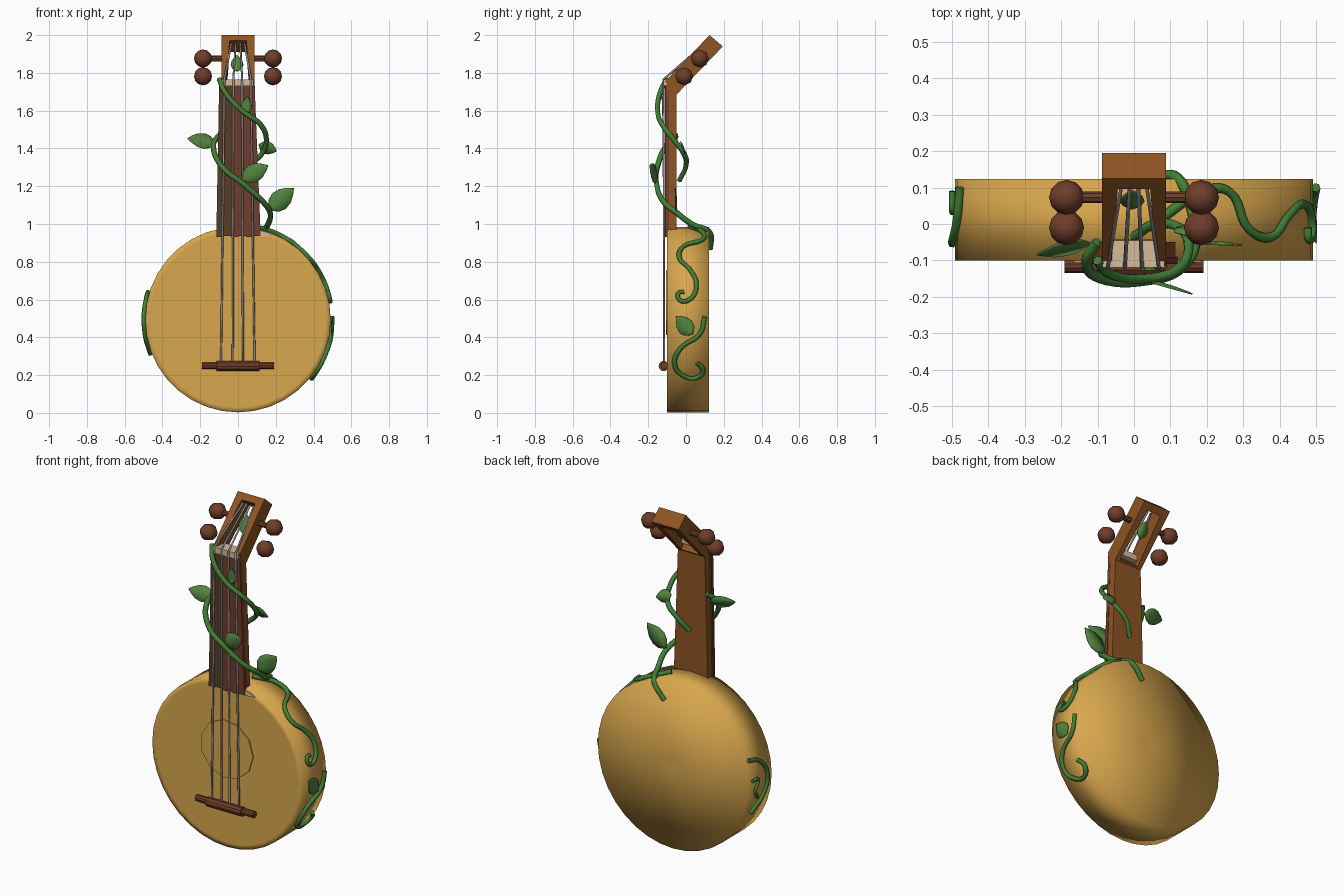
import bpy, bmesh, math
from mathutils import Vector

if "Cube" in bpy.data.objects:
    bpy.data.objects.remove(bpy.data.objects["Cube"])


def material(name, rgb):
    m = bpy.data.materials.new(name)
    m.use_nodes = True
    m.diffuse_color = (*rgb, 1)
    m.node_tree.nodes["Principled BSDF"].inputs["Base Color"].default_value = (*rgb, 1)
    return m


GOLD = material("golden wood", (0.69, 0.385, 0.075))
BROWN = material("neck wood", (0.27, 0.09, 0.017))
RED = material("red brown wood", (0.16, 0.047, 0.024))
OLIVE = material("dark plank wood", (0.095, 0.048, 0.019))
VINE = material("vine green", (0.055, 0.21, 0.038))
LEAF = material("leaf green", (0.085, 0.23, 0.05))
STEEL = material("string steel", (0.3, 0.3, 0.33))
CREAM = material("cream bone", (0.68, 0.5, 0.32))


def finish(name, bm, mat, smooth=False):
    bmesh.ops.recalc_face_normals(bm, faces=bm.faces)
    me = bpy.data.meshes.new(name)
    bm.to_mesh(me)
    bm.free()
    me.materials.append(mat)
    for p in me.polygons:
        p.use_smooth = smooth
    ob = bpy.data.objects.new(name, me)
    bpy.context.collection.objects.link(ob)
    return ob


def loft(name, sections, mat, smooth=False):
    """Bridge a series of cross-sections and cap both ends."""
    bm = bmesh.new()
    rings = [[bm.verts.new(p) for p in s] for s in sections]
    n = len(rings[0])
    for a, b in zip(rings, rings[1:]):
        for i in range(n):
            j = (i + 1) % n
            bm.faces.new((a[i], a[j], b[j], b[i]))
    bm.faces.new(rings[0])
    bm.faces.new(rings[-1])
    return finish(name, bm, mat, smooth)


def rect(x0, x1, front, back):
    """Cross-section between a front and a back (y, z) point."""
    return [(x0, *front), (x1, *front), (x1, *back), (x0, *back)]


def disc(r, y, z, n):
    return [(r * math.cos(math.tau * i / n), y, z + r * math.sin(math.tau * i / n)) for i in range(n)]


def rod(name, x0, x1, y, z, r, mat, n=10):
    ring = [(y + r * math.cos(math.tau * i / n), z + r * math.sin(math.tau * i / n)) for i in range(n)]
    return loft(name, [[(x, *p) for p in ring] for x in (x0, x1)], mat)


def tube(name, pts, r, mat, straight=False, taper=1.0):
    cu = bpy.data.curves.new(name, "CURVE")
    cu.dimensions = "3D"
    cu.bevel_depth, cu.bevel_resolution, cu.use_fill_caps = r, 1, True
    cu.resolution_u = 6
    cu.materials.append(mat)
    if straight:
        sp = cu.splines.new("POLY")
        sp.points.add(len(pts) - 1)
        for p, co in zip(sp.points, pts):
            p.co = (*co, 1)
    else:
        sp = cu.splines.new("BEZIER")
        sp.bezier_points.add(len(pts) - 1)
        for i, (p, co) in enumerate(zip(sp.bezier_points, pts)):
            p.co = co
            p.handle_left_type = p.handle_right_type = "AUTO"
            p.radius = 1 + (taper - 1) * i / (len(pts) - 1)
    sp.use_smooth = True
    ob = bpy.data.objects.new(name, cu)
    bpy.context.collection.objects.link(ob)
    return ob


def leaf(name, base, tip, width, facing):
    """Pointed leaf, folded slightly along its midrib."""
    base, tip, facing = Vector(base), Vector(tip), Vector(facing).normalized()
    side = (tip - base).cross(facing).normalized() * width / 2
    bm = bmesh.new()
    prev = None
    for t, w in ((0, 0.08), (0.18, 0.75), (0.4, 1), (0.65, 0.85), (0.85, 0.45), (1, 0.03)):
        c = base.lerp(tip, t)
        row = [bm.verts.new(c - side * w), bm.verts.new(c - facing * 0.006 * w), bm.verts.new(c + side * w)]
        if prev:
            for i in (0, 1):
                bm.faces.new((prev[i], prev[i + 1], row[i + 1], row[i]))
        prev = row
    ob = finish(name, bm, LEAF, True)
    ob.modifiers.new("thickness", "SOLIDIFY").thickness = 0.004
    return ob


# Drum body, softly shaded from face to rim
R, CZ = 0.491, 0.494
loft("body", [disc(r, y, CZ, 36) for r, y in
              ((0.05, -0.1), (0.465, -0.1), (R, -0.1), (R, 0.123), (0.03, 0.123))], GOLD, True)
loft("sound_disc", [disc(0.172, y, 0.583, 11) for y in (-0.099, -0.107)], GOLD)

# Neck and planked fingerboard
loft("neck", [rect(-0.108, 0.115, (-0.1, 0.94), (-0.05, 0.94)),
              rect(-0.088, 0.088, (-0.1, 1.75), (-0.05, 1.69))], BROWN)
PLANKS = 6
for i in range(PLANKS):
    a, b = i / PLANKS, (i + 1) / PLANKS
    drop = 0.006 * (i % 2)
    loft(f"fingerboard_plank_{i + 1}",
         [rect(-0.115 + 0.235 * a, -0.115 + 0.235 * b, (-0.11, 0.93 + drop), (-0.09, 0.93 + drop)),
          rect(-0.1 + 0.188 * a, -0.1 + 0.188 * b, (-0.11, 1.735), (-0.09, 1.735))],
         OLIVE if i < 2 else RED)

# Pale chip beside the foot of the fingerboard
loft("heel_chip", [[(0.11, y, 0.932), (0.185, y, 0.938), (0.165, y, 0.952), (0.11, y, 0.968)]
                   for y in (-0.098, -0.106)], CREAM)

# Slotted headstock leaning back
FRONT = (Vector((-0.112, 1.755)), Vector((0.125, 2.0)))
BACK = (Vector((-0.05, 1.685)), Vector((0.195, 1.94)))


def head(t, x0, x1):
    return rect(x0, x1, FRONT[0].lerp(FRONT[1], t), BACK[0].lerp(BACK[1], t))


for label, s in (("left", 1), ("right", -1)):
    loft(f"headstock_rail_{label}", [head(0, s * 0.062, s * 0.088), head(1, s * 0.042, s * 0.088)], BROWN)
loft("headstock_top", [head(0.88, -0.06, 0.06), head(1, -0.06, 0.06)], BROWN)
loft("headstock_base", [head(0, -0.07, 0.07), head(0.03, -0.07, 0.07)], BROWN)

# Nut
loft("nut", [rect(-0.086, 0.083, (-0.119, z), (-0.045, z)) for z in (1.73, 1.766)], CREAM)

# Tuning pegs
for label, s in (("left", 1), ("right", -1)):
    rod(f"peg_shaft_{label}", s * 0.07, s * 0.155, 0.073, 1.875, 0.016, RED, 8)
    for level, y, z in (("upper", 0.073, 1.876), ("lower", -0.01, 1.782)):
        bm = bmesh.new()
        bmesh.ops.create_uvsphere(bm, u_segments=8, v_segments=6, radius=0.048)
        for v in bm.verts:
            v.co = Vector((v.co.z + s * 0.185, v.co.x + y, v.co.y + z))
        finish(f"peg_knob_{level}_{label}", bm, RED, True)

# Bridge and strings
rod("bridge_bar", -0.19, 0.19, -0.115, 0.25, 0.019, RED)
rod("bridge_sleeve", -0.115, 0.115, -0.118, 0.248, 0.027, RED)
for i, (low, top, end) in enumerate(((-0.09, -0.072, -0.035), (-0.028, -0.025, -0.012),
                                     (0.026, 0.022, 0.012), (0.088, 0.068, 0.035))):
    tube(f"string_{i + 1}", [(low, -0.116, 0.25), (top, -0.119, 1.766), (end, 0.1, 1.955)], 0.0055, STEEL, True)


# Vines winding round the neck
tube("vine_upper", [(-0.1, -0.1, 1.77), (-0.07, -0.135, 1.7), (0.02, -0.15, 1.6), (0.12, -0.125, 1.525),
                    (0.15, -0.06, 1.44), (0.125, -0.01, 1.37), (0.06, 0.0, 1.31), (0.0, -0.035, 1.23)], 0.014, VINE)
tube("vine_middle", [(-0.1, -0.05, 1.47), (-0.13, -0.1, 1.42), (-0.09, -0.15, 1.31), (0.03, -0.155, 1.21),
                     (0.13, -0.12, 1.12), (0.17, -0.05, 1.06), (0.16, 0.03, 1.0),
                     (0.12, 0.125, 0.955), (0.05, 0.13, 0.87)], 0.015, VINE)


# Vines lying on the rim, given as (y, z) and a side
def rim(points, s):
    r = R + 0.008
    return [(s * math.sqrt(max(0, r * r - (z - CZ) ** 2)), y, z) for y, z in points]


tube("vine_rim_upper", [(0.08, 0.02, 0.99)] + rim(
    [(0.09, 0.955), (0.09, 0.92), (-0.015, 0.88), (-0.035, 0.82), (0.02, 0.76), (0.055, 0.68),
     (0.025, 0.605), (-0.03, 0.595), (-0.04, 0.635), (-0.01, 0.64)], 1), 0.014, VINE, taper=0.8)
tube("vine_rim_lower", rim([(0.1, 0.51), (0.075, 0.42), (-0.03, 0.34), (-0.06, 0.26), (-0.02, 0.2),
                            (0.055, 0.185), (0.09, 0.225), (0.06, 0.265)], 1), 0.013, VINE)
tube("vine_rim_right", rim([(0.1, 0.64), (0.01, 0.61), (-0.05, 0.52), (-0.03, 0.41), (0.06, 0.31)], -1), 0.012, VINE)
tube("vine_rim_right_hook", rim([(0.09, 0.52), (0.035, 0.51), (0.06, 0.45), (0.03, 0.4)], -1), 0.009, VINE)

# Leaves
leaf("leaf_neck_right", (-0.12, -0.055, 1.43), (-0.265, -0.085, 1.455), 0.09, (0, -1, 0.5))
leaf("leaf_neck_top", (0.04, -0.122, 1.575), (0.05, -0.125, 1.675), 0.055, (0, -1, 0))
leaf("leaf_headstock", (-0.005, 0.04, 1.81), (-0.005, 0.09, 1.895), 0.066, (0, -1, 0.5))
leaf("leaf_neck_left", (0.11, -0.02, 1.42), (0.205, -0.01, 1.385), 0.075, (0, -1, -0.4))
leaf("leaf_neck_front", (0.02, -0.15, 1.235), (0.16, -0.19, 1.31), 0.1, (-0.25, -1, 0))
leaf("leaf_neck_low", (0.165, -0.05, 1.075), (0.295, -0.056, 1.19), 0.11, (0, -1, 0))
leaf("leaf_rim", (0.5, 0.035, 0.415), (0.502, -0.05, 0.51), 0.09, (1, 0, 0))
